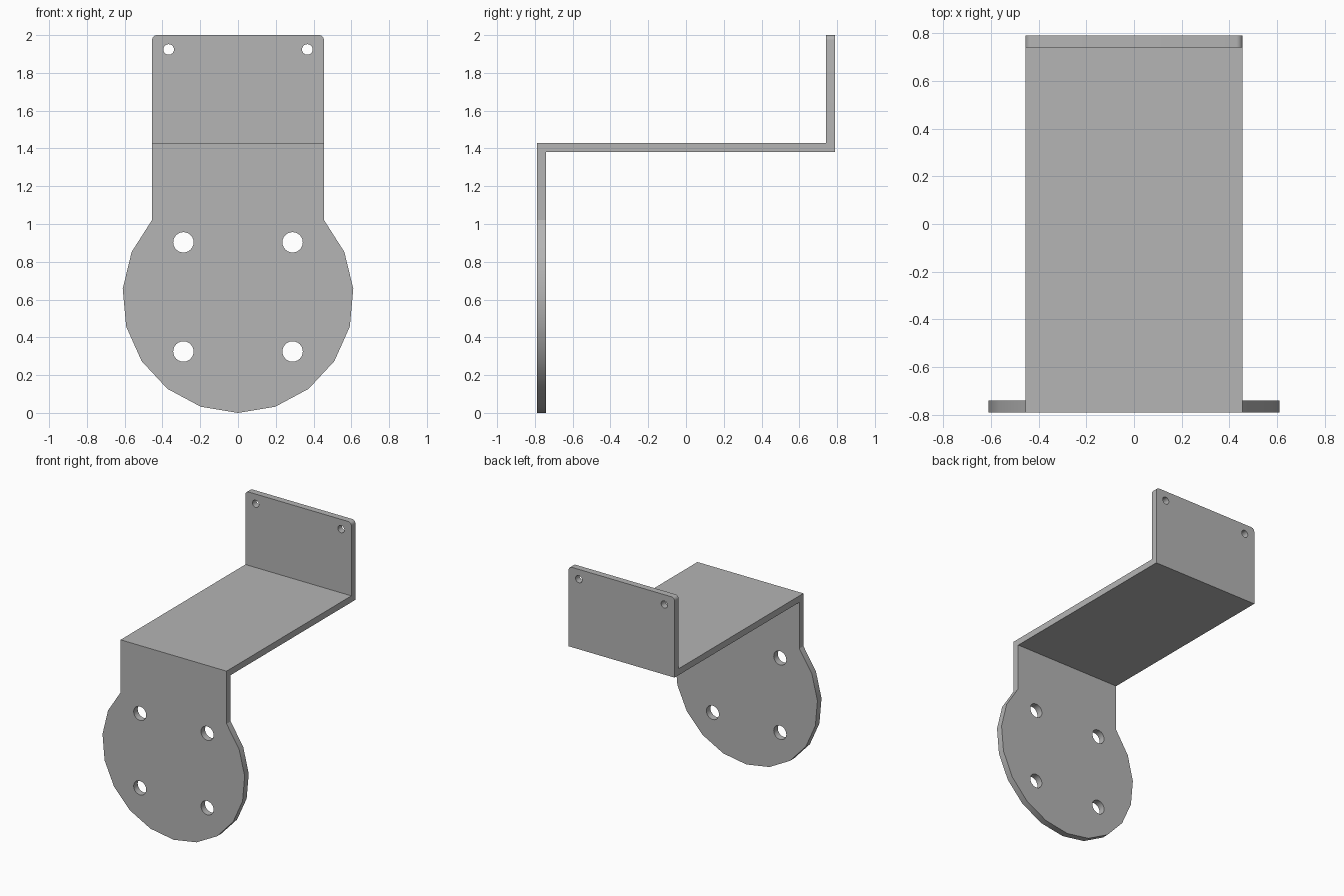
import bpy
import bmesh
from math import sin, cos, pi, asin, radians

cube = bpy.data.objects.get("Cube")
if cube:
    bpy.data.objects.remove(cube, do_unlink=True)

HALF_W = 0.455      # half width of the strap
FRONT, BACK = -0.79, 0.79
THICK = 0.05
SHELF_TOP = 1.43
RADIUS = 0.612      # round mounting lobe

grey = bpy.data.materials.new("plain_grey")
grey.use_nodes = True
colour = (0.46, 0.46, 0.46, 1)
grey.diffuse_color = colour
grey.node_tree.nodes["Principled BSDF"].inputs["Base Color"].default_value = colour


def plate(name, outline, y0, y1):
    """Extrude an x-z outline from y0 to y1."""
    bm = bmesh.new()
    face = bm.faces.new([bm.verts.new((x, y0, z)) for x, z in outline])
    ext = bmesh.ops.extrude_face_region(bm, geom=[face])
    moved = [g for g in ext["geom"] if isinstance(g, bmesh.types.BMVert)]
    bmesh.ops.translate(bm, vec=(0, y1 - y0, 0), verts=moved)
    bmesh.ops.recalc_face_normals(bm, faces=bm.faces)
    mesh = bpy.data.meshes.new(name)
    bm.to_mesh(mesh)
    bm.free()
    mesh.materials.append(grey)
    obj = bpy.data.objects.new(name, mesh)
    bpy.context.collection.objects.link(obj)
    return obj


def circle(x, z, r, n=24):
    return [(x + r * cos(2 * pi * i / n), z + r * sin(2 * pi * i / n)) for i in range(n)]


def combine(target, tool, operation):
    mod = target.modifiers.new(operation.lower(), "BOOLEAN")
    mod.operation = operation
    mod.solver = "EXACT"
    mod.object = tool
    bpy.context.view_layer.objects.active = target
    bpy.ops.object.modifier_apply(modifier=mod.name)
    bpy.data.objects.remove(tool, do_unlink=True)


# Front plate: straight neck ending in a faceted round lobe
sweep = pi - asin(HALF_W / RADIUS)
arc = [sweep * i / 7 for i in range(-7, 8)]
lobe = [(RADIUS * sin(a), RADIUS * (1 - cos(a))) for a in arc]
lobe[0] = (-HALF_W, lobe[0][1])
lobe[-1] = (HALF_W, lobe[-1][1])
bracket = plate("mounting_bracket",
                lobe + [(HALF_W, SHELF_TOP), (-HALF_W, SHELF_TOP)],
                FRONT, FRONT + THICK)

# Horizontal shelf
low = SHELF_TOP - THICK
shelf = plate("shelf", [(-HALF_W, low), (HALF_W, low),
                        (HALF_W, SHELF_TOP), (-HALF_W, SHELF_TOP)], FRONT, BACK)
combine(bracket, shelf, "UNION")

# Upright back plate with rounded top corners
r = 0.027
corner = [(HALF_W - r + r * cos(radians(a)), 2 - r + r * sin(radians(a)))
          for a in range(0, 91, 15)]
right_half = [(HALF_W, low)] + corner
left_half = [(-x, z) for x, z in reversed(right_half)]
combine(bracket, plate("back_plate", right_half + left_half, BACK - THICK, BACK), "UNION")

# Screw holes, mirrored left and right
for side in (-1, 1):
    for z in (0.325, 0.903):
        combine(bracket, plate("large_hole", circle(side * 0.289, z, 0.054),
                               FRONT - THICK, FRONT + 2 * THICK), "DIFFERENCE")
    combine(bracket, plate("small_hole", circle(side * 0.367, 1.924, 0.028),
                           BACK - 2 * THICK, BACK + THICK), "DIFFERENCE")

# Tidy coplanar seams and shade the curved rims
bm = bmesh.new()
bm.from_mesh(bracket.data)
bmesh.ops.remove_doubles(bm, verts=bm.verts, dist=0.0001)
bmesh.ops.dissolve_limit(bm, angle_limit=radians(1), verts=bm.verts, edges=bm.edges)
bm.to_mesh(bracket.data)
bm.free()
bpy.ops.object.select_all(action="DESELECT")
bracket.select_set(True)
bpy.context.view_layer.objects.active = bracket
bpy.ops.object.shade_smooth_by_angle(angle=radians(30))
